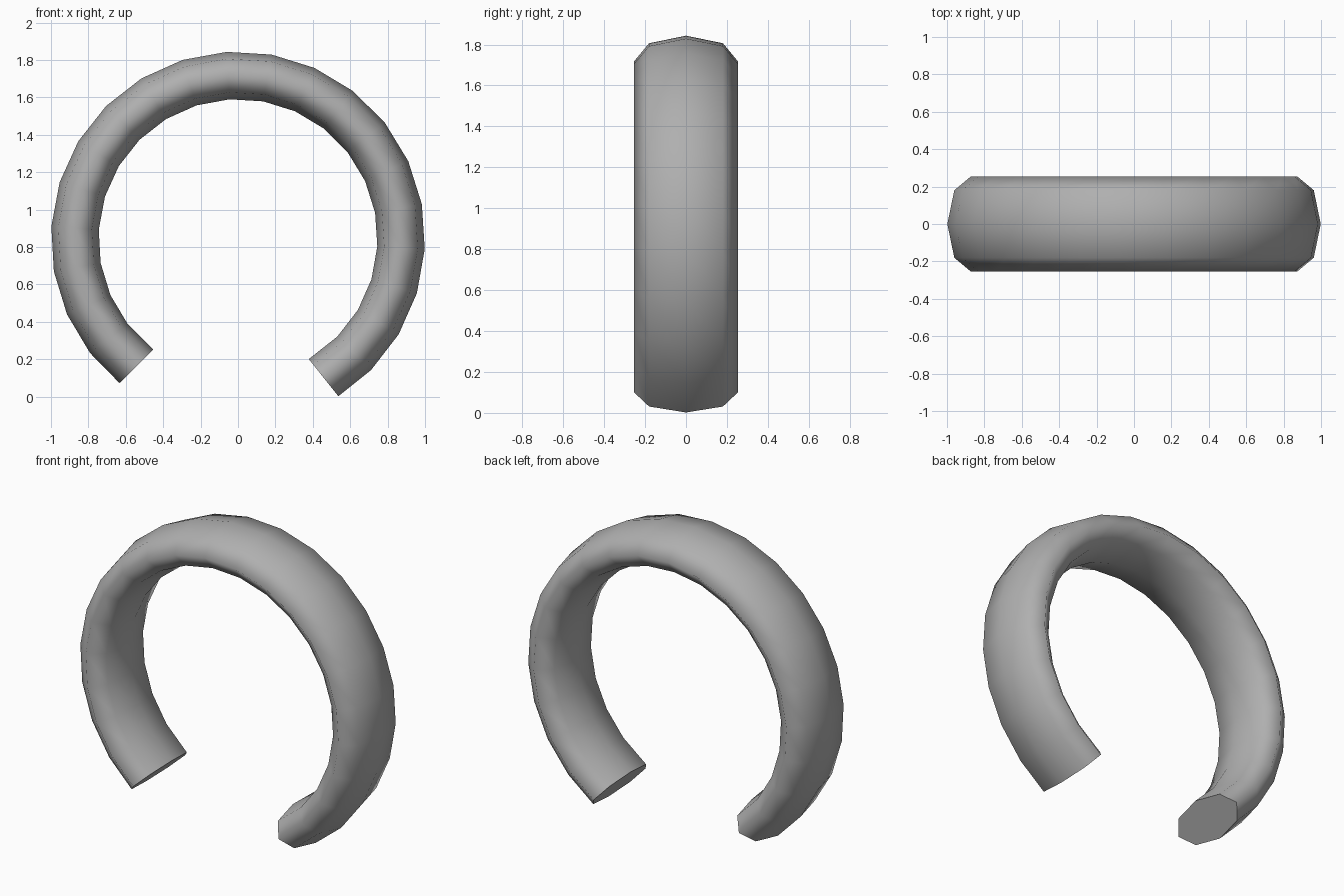
import bpy, bmesh
from math import sin, cos, radians, pi

if "Cube" in bpy.data.objects:
    bpy.data.objects.remove(bpy.data.objects["Cube"])

R, ZC = 0.873, 0.845            # path radius and centre height
HALF_R, HALF_Y = 0.127, 0.255   # oval section half sizes
A0, A1, SEG, SIDES = 231.5, -58.4, 21, 8

bm = bmesh.new()
step = (A1 - A0) / SEG
rings = []
for i in range(SEG + 1):
    a = radians(A0 + step * i)
    # end sections stand square to the end segments
    tilt = radians(step / 2) * (1 if i == 0 else -1 if i == SEG else 0)
    n = a + tilt
    ring = []
    for k in range(SIDES):
        t = 2 * pi * k / SIDES
        d = HALF_R * cos(t)
        ring.append(bm.verts.new((R * cos(a) + d * cos(n), HALF_Y * sin(t),
                                  ZC + R * sin(a) + d * sin(n))))
    rings.append(ring)

# band surface
for r, s in zip(rings, rings[1:]):
    for k in range(SIDES):
        j = (k + 1) % SIDES
        bm.faces.new((r[k], r[j], s[j], s[k]))
# flat end caps
bm.faces.new(rings[0])
bm.faces.new(rings[-1])
bmesh.ops.recalc_face_normals(bm, faces=bm.faces)

mesh = bpy.data.meshes.new("open_cuff_band")
bm.to_mesh(mesh)
bm.free()
band = bpy.data.objects.new("open_cuff_band", mesh)
bpy.context.collection.objects.link(band)

# dark grey finish
grey = bpy.data.materials.new("dark_grey")
grey.diffuse_color = (0.43, 0.43, 0.43, 1)
grey.use_nodes = True
grey.node_tree.nodes["Principled BSDF"].inputs["Base Color"].default_value = grey.diffuse_color
mesh.materials.append(grey)

# smooth band, sharp cap edges
bpy.context.view_layer.objects.active = band
band.select_set(True)
bpy.ops.object.shade_smooth_by_angle(angle=radians(84))
